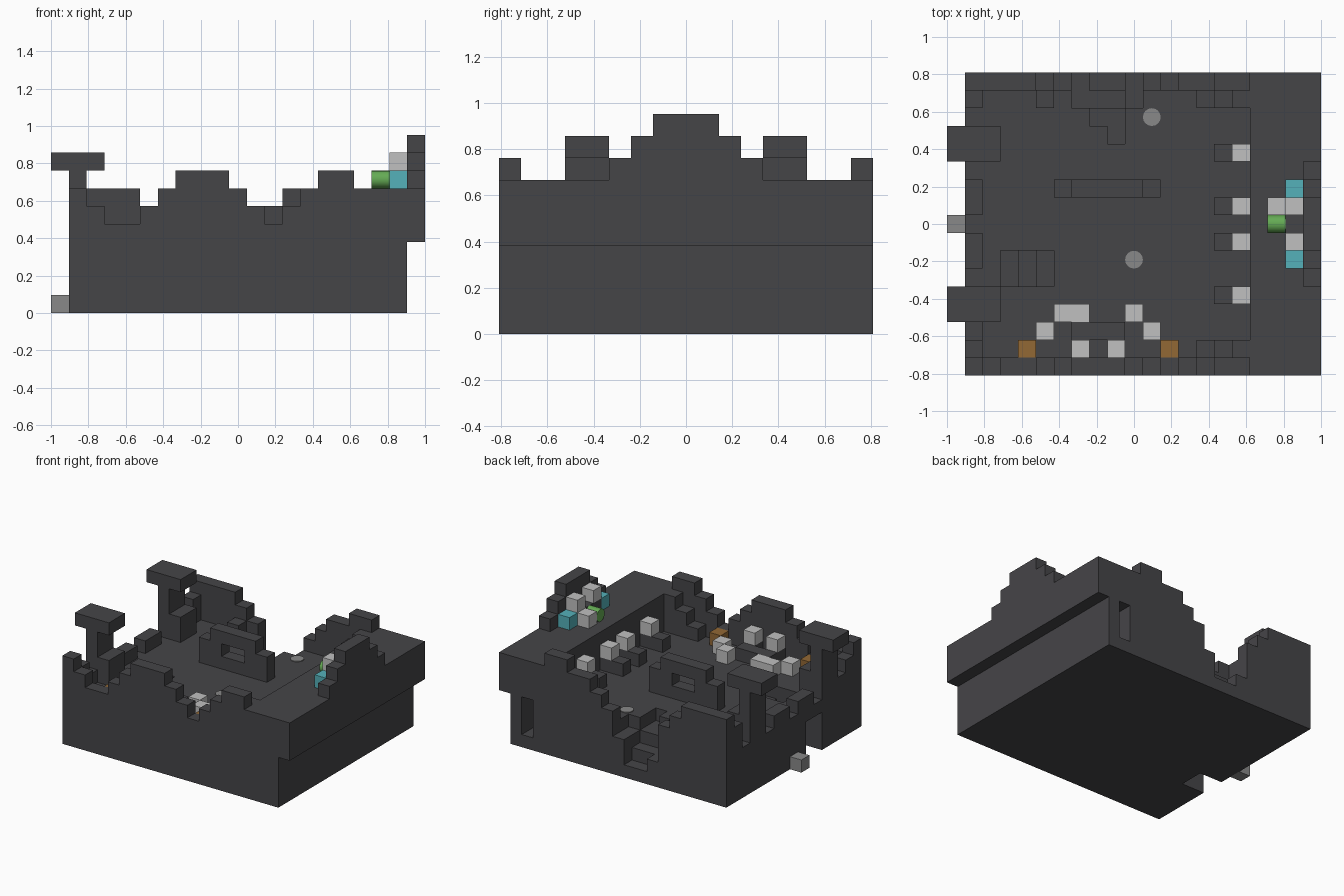
import bpy
import bmesh
import math
from mathutils import Vector

if "Cube" in bpy.data.objects:
    bpy.data.objects.remove(bpy.data.objects["Cube"])

UNIT = 2 / 21
ORIGIN = Vector((-1, -17 * UNIT / 2, 0))
FLOOR, DECK = 4, 7


def make_material(name, colour):
    mat = bpy.data.materials.new(name)
    mat.use_nodes = True
    mat.diffuse_color = (*colour, 1)
    mat.node_tree.nodes["Principled BSDF"].inputs["Base Color"].default_value = (*colour, 1)
    return mat


charcoal = make_material("charcoal stone", (0.06, 0.059, 0.064))
grey = make_material("mid grey", (0.25, 0.25, 0.25))
white = make_material("pale grey", (0.53, 0.53, 0.53))
green = make_material("leaf green", (0.13, 0.41, 0.09))
teal = make_material("teal", (0.09, 0.44, 0.49))
brown = make_material("amber brown", (0.29, 0.14, 0.035))

cells = {}      # grid cell -> part name
colours = {}    # part name -> material


def block(part, xs, ys, zs, mat=charcoal):
    """Fill a block of grid cells; each range is (first, past last)."""
    colours[part] = mat
    for x in range(*xs):
        for y in range(*ys):
            for z in range(*zs):
                cells[x, y, z] = part


def carve(xs, ys, zs):
    for x in range(*xs):
        for y in range(*ys):
            for z in range(*zs):
                cells.pop((x, y, z), None)


def cube(part, x, y, z, mat):
    block(part, (x, x + 1), (y, y + 1), (z, z + 1), mat)


def column(part, x, y, height):
    """Set the height of one column of cells."""
    carve((x, x + 1), (y, y + 1), (height, DECK + 1))
    block(part, (x, x + 1), (y, y + 1), (min(height, FLOOR), height))


# Solid base, raised deck and its overhang
block("base", (1, 20), (0, 17), (0, FLOOR))
block("deck", (17, 21), (0, 17), (FLOOR, DECK))

# Broken long walls, with a breach in the back one
for part, row, profile in (("front_wall", 0, "7655678887656788"),
                           ("back_wall", 16, "7777652113567788")):
    for x, height in enumerate(profile, 1):
        column(part, x, row, int(height))

# Broken gate wall, with the same low merlons on both sides of the middle
for y, height in ((1, 6), (2, 5), (6, 5), (7, 5), (9, 5), (10, 5), (15, 6)):
    column("gate_wall", 1, y, height)

# Rubble slope behind the breach
for x, y, height in ((5, 15, 5), (7, 15, 2), (8, 15, 2), (9, 15, 2),
                     (10, 15, 3), (8, 14, 3), (9, 14, 3), (9, 13, 3)):
    column("rubble", x, y, height)

# Stairs up to the deck on both sides
for y in (1, 15):
    for step in range(3):
        column("deck_stairs", 14 + step, y, FLOOR + 1 + step)

# Gate passage with stairs up to the floor
carve((1, 3), (5, 7), (0, 3))
for step in range(3):
    for y in (5, 6):
        column("gate_stairs", 3 + step, y, 1 + step)
cube("gate_block", 0, 8, 0, grey)

# Slot in the back of the base
carve((18, 19), (14, 17), (1, FLOOR))

# Watch towers
for y in (3, 12):
    span = (y, y + 2)
    block("tower_leg", (1, 2), span, (FLOOR, 8))
    block("tower_step", (2, 3), span, (FLOOR, 6))
    block("tower_head", (0, 3), span, (8, 9))

# Free-standing wall with a window
block("window_wall", (6, 12), (10, 11), (FLOOR, 6))
block("window_wall", (7, 11), (10, 11), (6, DECK))
carve((8, 10), (10, 11), (5, 6))

# Stepped throne back and seat
for step in range(3):
    block("throne_back", (20, 21), (5 + step, 12 - step), (DECK + step, DECK + step + 1))
block("throne_seat", (19, 20), (7, 10), (DECK, DECK + 1))
for y in (7, 9):
    cube("throne_arm", 19, y, DECK + 1, white)
cube("throne_footstool", 18, 9, DECK, white)
for y in (6, 10):
    cube("throne_ornament", 19, y, DECK, teal)

# Row of seats below the deck
for y in (4, 7, 9, 12):
    block("seat_base", (15, 17), (y, y + 1), (FLOOR, FLOOR + 1))
    cube("seat_cushion", 16, y, FLOOR + 1, white)

# Table corner with stools and barrels
block("table", (7, 10), (2, 3), (FLOOR, FLOOR + 1))
for x in (7, 9):
    cube("bench_base", x, 1, FLOOR, charcoal)
    cube("bench_cushion", x, 1, FLOOR + 1, white)
for x, y in ((6, 3), (7, 3), (10, 3), (5, 2), (11, 2)):
    cube("stool", x, y, FLOOR, white)
for x in (4, 12):
    cube("barrel", x, 1, FLOOR, brown)


def build_part(part):
    """Make one mesh from the exposed cell sides of a part."""
    bm = bmesh.new()
    for cell, owner in cells.items():
        if owner != part:
            continue
        centre = Vector(cell) + Vector((0.5, 0.5, 0.5))
        for axis in range(3):
            for sign in (-1, 1):
                normal = Vector((0, 0, 0))
                normal[axis] = sign
                if tuple(int(c) for c in Vector(cell) + normal) in cells:
                    continue
                u = Vector((0, 0, 0))
                u[(axis + 1) % 3] = 0.5
                v = normal.cross(u)
                mid = centre + normal / 2
                corners = (mid - u - v, mid + u - v, mid + u + v, mid - u + v)
                bm.faces.new([bm.verts.new(ORIGIN + c * UNIT) for c in corners])
    bmesh.ops.remove_doubles(bm, verts=bm.verts[:], dist=0.001)
    bmesh.ops.dissolve_limit(bm, angle_limit=0.01, verts=bm.verts[:], edges=bm.edges[:])
    mesh = bpy.data.meshes.new(part)
    bm.to_mesh(mesh)
    bm.free()
    mesh.materials.append(colours[part])
    bpy.context.collection.objects.link(bpy.data.objects.new(part, mesh))


for part in colours:
    if part in cells.values():
        build_part(part)


def cylinder(name, cell, depth, mat, turn=0):
    bpy.ops.mesh.primitive_cylinder_add(vertices=16, radius=UNIT / 2, depth=depth,
                                        location=ORIGIN + Vector(cell) * UNIT,
                                        rotation=(0, turn, 0))
    obj = bpy.context.object
    obj.name = name
    obj.data.materials.append(mat)
    bpy.ops.object.shade_smooth_by_angle()


# Round floor plates and the round cushion before the throne
cylinder("floor_plate_front", (10.5, 6.5, FLOOR), 0.012, grey)
cylinder("floor_plate_back", (11.5, 14.5, FLOOR), 0.012, grey)
cylinder("throne_cushion", (18.5, 8.5, DECK + 0.5), UNIT, green, math.pi / 2)
